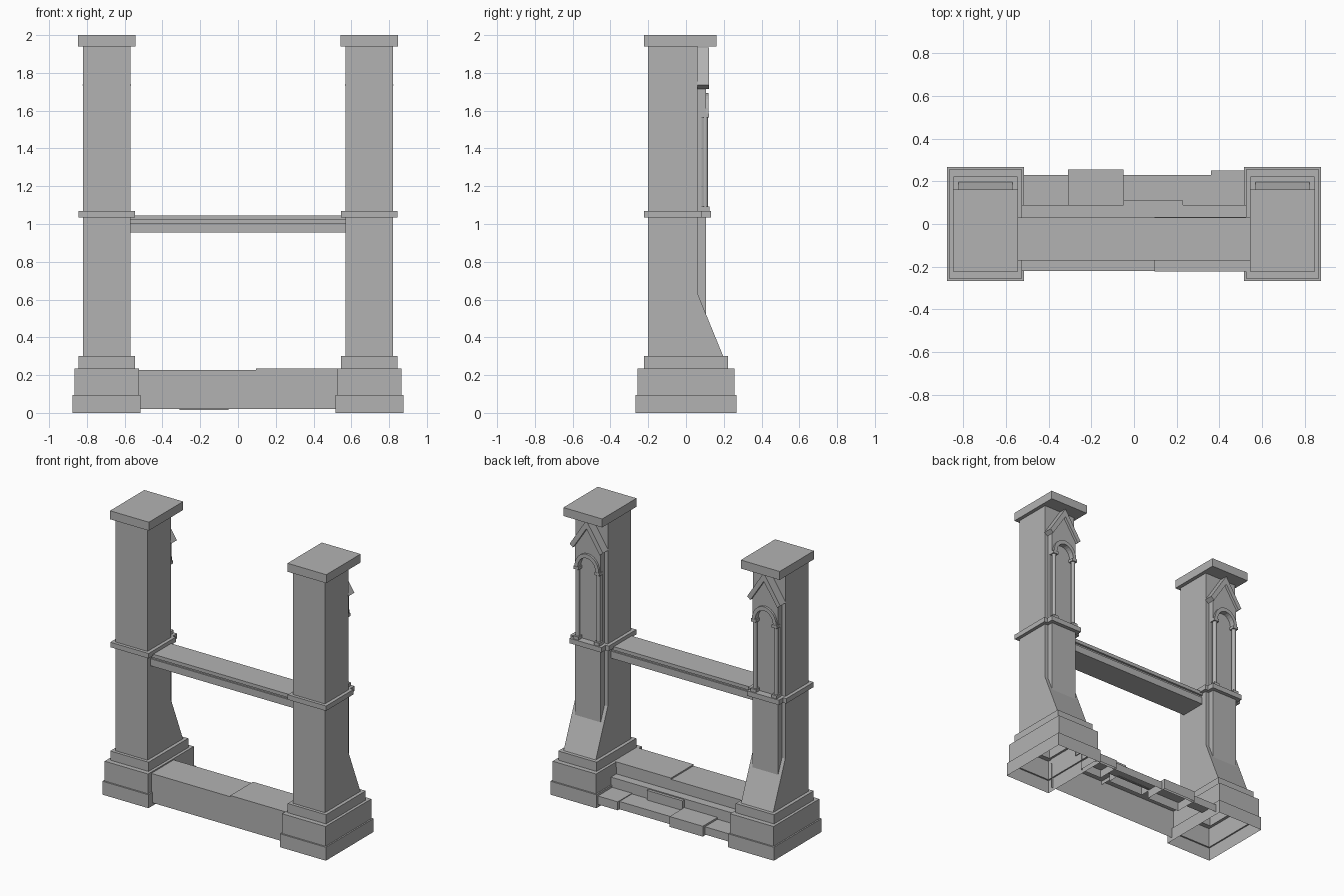
import bpy, bmesh, math

cube = bpy.data.objects.get("Cube")
if cube:
    bpy.data.objects.remove(cube, do_unlink=True)

stone = bpy.data.materials.new("grey stone")
stone.use_nodes = True
GREY = (0.45, 0.45, 0.45, 1)
stone.diffuse_color = GREY
stone.node_tree.nodes["Principled BSDF"].inputs["Base Color"].default_value = GREY
CX = 0.695  # pillar centre


def finish(name, bm, mirror=False):
    bmesh.ops.recalc_face_normals(bm, faces=bm.faces)
    mesh = bpy.data.meshes.new(name)
    bm.to_mesh(mesh)
    bm.free()
    mesh.materials.append(stone)
    ob = bpy.data.objects.new(name, mesh)
    bpy.context.collection.objects.link(ob)
    if mirror:
        ob.modifiers.new("mirror", "MIRROR")
    return ob


def box(name, x, y, z, mirror=False, open_bottom=False):
    bm = bmesh.new()
    rings = [[bm.verts.new((x[i], y[j], h)) for i, j in ((0, 0), (1, 0), (1, 1), (0, 1))]
             for h in z]
    for i in range(4):
        k = (i + 1) % 4
        bm.faces.new((rings[0][i], rings[0][k], rings[1][k], rings[1][i]))
    bm.faces.new(rings[1])
    if not open_bottom:
        bm.faces.new(rings[0][::-1])
    return finish(name, bm, mirror)


def pillar_box(name, half, y, z, dx=0):
    return box(name, (CX + dx - half, CX + dx + half), y, z, mirror=True)


def plate(name, outline, y):
    """Extrude an (x offset, z) outline between two depths on each pillar."""
    bm = bmesh.new()
    face = bm.faces.new([bm.verts.new((CX + u, y[0], v)) for u, v in outline])
    new = bmesh.ops.extrude_face_region(bm, geom=[face])["geom"]
    bmesh.ops.translate(bm, verts=[g for g in new if isinstance(g, bmesh.types.BMVert)],
                        vec=(0, y[1] - y[0], 0))
    return finish(name, bm, True)


def sweep(name, profile, x, closed=False, mirror=False):
    """Sweep a (y, z) profile along x."""
    bm = bmesh.new()
    a, b = [[bm.verts.new((px, y, z)) for y, z in profile] for px in x]
    n = len(profile)
    for i in range(n if closed else n - 1):
        k = (i + 1) % n
        bm.faces.new((a[i], a[k], b[k], b[i]))
    if closed:
        bm.faces.new(a)
        bm.faces.new(b)
    return finish(name, bm, mirror)


def arc(radius, rise, z, n=12):
    return [(radius * math.cos(math.pi * i / n), z + rise * math.sin(math.pi * i / n))
            for i in range(n + 1)]


# Hollow stepped plinths, open underneath
bm = bmesh.new()
levels = [(0.18, 0.267, 0, 0.095), (0.17, 0.256, 0.095, 0.235), (0.15, 0.222, 0.235, 0.3)]
prev = None
for half, dy, z0, z1 in levels:
    for z in (z0, z1):
        ring = [bm.verts.new((CX + sx * half, sy * dy, z))
                for sx, sy in ((-1, -1), (1, -1), (1, 1), (-1, 1))]
        if prev:
            for i in range(4):
                k = (i + 1) % 4
                bm.faces.new((prev[i], prev[k], ring[k], ring[i]))
        prev = ring
bm.faces.new(prev)
finish("plinth", bm, True)

# Pillars with cap, waist band and sloped buttress
pillar_box("pillar_shaft", 0.126, (-0.2, 0.062), (0.3, 1.94))
pillar_box("pillar_cap", 0.152, (-0.222, 0.162), (1.94, 2.0))
pillar_box("waist_band", 0.15, (-0.222, 0.085), (1.035, 1.07))
pillar_box("waist_band_projection", 0.125, (0.08, 0.132), (1.035, 1.07))
sweep("buttress", [(0.05, 0.3), (0.197, 0.3), (0.062, 0.63), (0.05, 0.63)],
      (CX - 0.126, CX + 0.126), closed=True, mirror=True)
pillar_box("lower_pier", 0.1, (0.05, 0.105), (0.45, 1.035))

# Niche: back panel, spandrel with arch opening, arch moulding
pillar_box("niche_panel", 0.1, (0.05, 0.082), (1.07, 1.6))
spring = 1.585
plate("niche_spandrel", [(-0.1, spring), (-0.1, 1.74), (0, 1.91), (0.1, 1.74), (0.1, spring)]
      + arc(0.07, 0.08, spring), (0.06, 0.105))
plate("niche_back", arc(0.075, 0.085, spring), (0.06, 0.082))
plate("arch_moulding", arc(0.095, 0.108, spring) + arc(0.07, 0.08, spring)[::-1], (0.08, 0.12))

# Gable mouldings
for side, label in ((-1, "right"), (1, "left")):
    plate("gable_bar_" + label, [(0, 1.935), (side * 0.13, 1.735), (side * 0.105, 1.715),
                                 (0, 1.875)], (0.06, 0.123))

# Niche columns
for side, label in ((-1, "inner"), (1, "outer")):
    dx = side * 0.082
    bm = bmesh.new()
    bmesh.ops.create_cone(bm, cap_ends=True, segments=12, radius1=0.014, radius2=0.014,
                          depth=0.48)
    bmesh.ops.translate(bm, verts=bm.verts, vec=(CX + dx, 0.102, 1.325))
    for f in bm.faces:
        f.smooth = len(f.verts) == 4
    finish("column_" + label, bm, True)
    pillar_box("column_base_" + label, 0.021, (0.078, 0.125), (1.07, 1.092), dx)
    pillar_box("column_capital_" + label, 0.02, (0.078, 0.122), (1.565, 1.585), dx)

# Crossbeam with overhanging top
SPAN = (-0.575, 0.575)
box("beam_top", SPAN, (-0.17, 0.03), (1.02, 1.045))
box("beam_neck", SPAN, (-0.155, 0.015), (1.005, 1.02))
box("beam_body", SPAN, (-0.165, 0.025), (0.955, 1.005))

# Stepped sill between the plinths, hollow underneath
SILL = (-0.53, 0.53)
sweep("front_sill", [(-0.22, 0.02), (-0.22, 0.226), (0.03, 0.226), (0.03, 0.15),
                     (0.09, 0.15), (0.09, 0.075), (0.23, 0.075), (0.23, 0.02)], SILL)
box("raised_sill_slab", (0.095, 0.53), (-0.222, 0.032), (0.2, 0.236), open_bottom=True)
box("middle_step_block", (-0.05, 0.23), (0.02, 0.11), (0.07, 0.143), open_bottom=True)
box("low_step_block_right", (-0.31, -0.05), (0.085, 0.255), (0.015, 0.088), open_bottom=True)
box("low_step_block_left", (0.36, 0.53), (0.085, 0.25), (0.02, 0.08), open_bottom=True)
